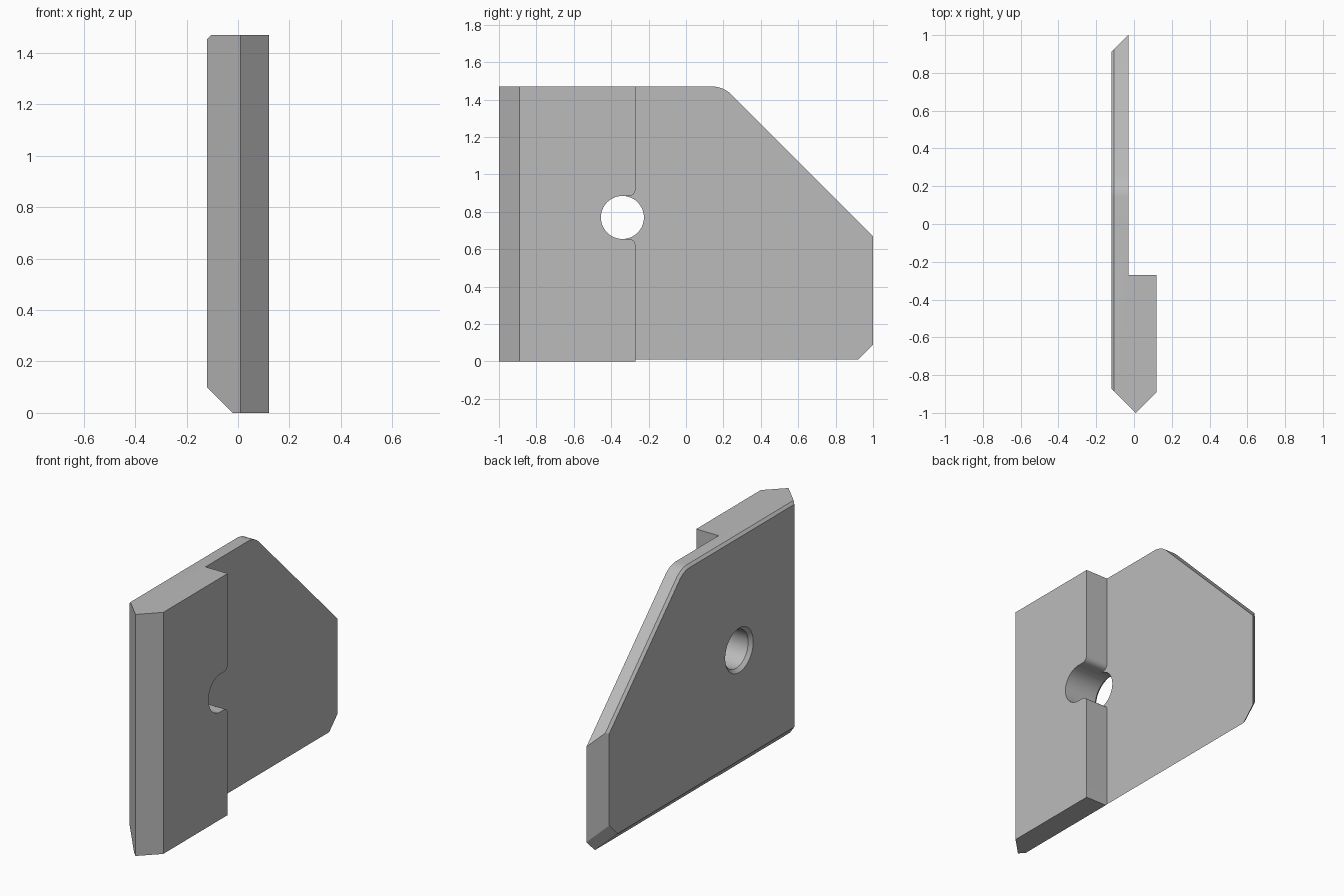
import bpy, bmesh, math
from mathutils import Vector, Matrix

cube = bpy.data.objects.get("Cube")
if cube:
    bpy.data.objects.remove(cube, do_unlink=True)

HEIGHT, INNER, OUTER, STEP = 1.47, -0.12, 0.12, -0.03
HOLE_Y, HOLE_Z, HOLE_R = -0.34, 0.77, 0.115

grey = bpy.data.materials.new("plain_grey")
grey.use_nodes = True
grey.diffuse_color = (0.5, 0.5, 0.5, 1)
grey.node_tree.nodes["Principled BSDF"].inputs["Base Color"].default_value = (0.5, 0.5, 0.5, 1)


def add_object(name, bm):
    bmesh.ops.recalc_face_normals(bm, faces=bm.faces)
    mesh = bpy.data.meshes.new(name)
    bm.to_mesh(mesh)
    bm.free()
    mesh.materials.append(grey)
    obj = bpy.data.objects.new(name, mesh)
    bpy.context.collection.objects.link(obj)
    return obj


def prism(points, direction):
    bm = bmesh.new()
    face = bm.faces.new([bm.verts.new(p) for p in points])
    top = bmesh.ops.extrude_face_region(bm, geom=[face], use_keep_orig=True)["geom"]
    bmesh.ops.translate(bm, vec=direction, verts=[v for v in top if isinstance(v, bmesh.types.BMVert)])
    bmesh.ops.recalc_face_normals(bm, faces=bm.faces)
    return bm


def slice_off(bm, point, normal):
    """Remove everything beyond a plane and close the cut."""
    bmesh.ops.bisect_plane(bm, geom=bm.verts[:] + bm.edges[:] + bm.faces[:], dist=1e-5,
                           plane_co=point, plane_no=Vector(normal).normalized(), clear_outer=True)
    bmesh.ops.holes_fill(bm, edges=[e for e in bm.edges if e.is_boundary], sides=0)


# Stepped plate with a pointed front and a slanted back end
profile = [(INNER, -0.87), (0.01, -1), (OUTER, -0.89), (OUTER, -0.27),
           (STEP, -0.27), (STEP, 1), (INNER, 0.91)]
body = prism([(x, y, 0) for x, y in profile], (0, 0, HEIGHT))

# Rounded upper back corner, sloping edge and its narrow bevel
centre_y, centre_z, radius, bevel = 0.138, 1.32, 0.15, 0.015
steps = 10
rim = []
for i in range(steps + 1):
    a = math.radians(45) * i / steps
    normal = Vector((0, math.sin(a), math.cos(a)))
    rim.append((Vector((INNER + bevel, centre_y, centre_z)) + normal * radius, normal))
for point, normal in rim[1:]:
    slice_off(body, point, normal)
for point, normal in rim:
    slice_off(body, point, normal + Vector((-1, 0, 0)))

# Wide bottom bevel and lower back corner
slice_off(body, (-0.02, 0, 0), (-1, 0, -1))
slice_off(body, (STEP, 0.92, 0.01), (-2, 1, -1))
plate = add_object("stepped_plate", body)


def cylinder_x(name, r1, r2, x1, x2):
    bm = bmesh.new()
    bmesh.ops.create_cone(bm, cap_ends=True, segments=64, radius1=r1, radius2=r2, depth=x2 - x1)
    bmesh.ops.transform(bm, verts=bm.verts, matrix=Matrix.Translation(((x1 + x2) / 2, HOLE_Y, HOLE_Z))
                        @ Matrix.Rotation(math.pi / 2, 4, "Y"))
    return add_object(name, bm)


# Bolt hole, countersink and the flared slot opening onto the step
fillet = 0.035
half = [(HOLE_Y, HOLE_R)]
for i in range(9):
    a = math.pi / 2 * i / 8
    half.append((-0.305 + fillet * math.sin(a), HOLE_R + fillet * (1 - math.cos(a))))
half.append((-0.2, HOLE_R + fillet))
outline = half + [(y, -z) for y, z in reversed(half)]
slot = add_object("slot_cutter", prism([(STEP + 0.0001, y, HOLE_Z + z) for y, z in outline], (0.3, 0, 0)))
cutters = [cylinder_x("hole_cutter", HOLE_R, HOLE_R, -0.3, 0.3),
           cylinder_x("countersink_cutter", HOLE_R + 0.04, HOLE_R, INNER - 0.02, INNER + 0.02),
           slot]

bpy.context.view_layer.objects.active = plate
plate.select_set(True)
for cutter in cutters:
    mod = plate.modifiers.new(cutter.name, "BOOLEAN")
    mod.operation = "DIFFERENCE"
    mod.solver = "EXACT"
    mod.object = cutter
    bpy.ops.object.modifier_apply(modifier=mod.name)
    bpy.data.objects.remove(cutter, do_unlink=True)

bpy.ops.object.shade_smooth_by_angle(angle=math.radians(25))
